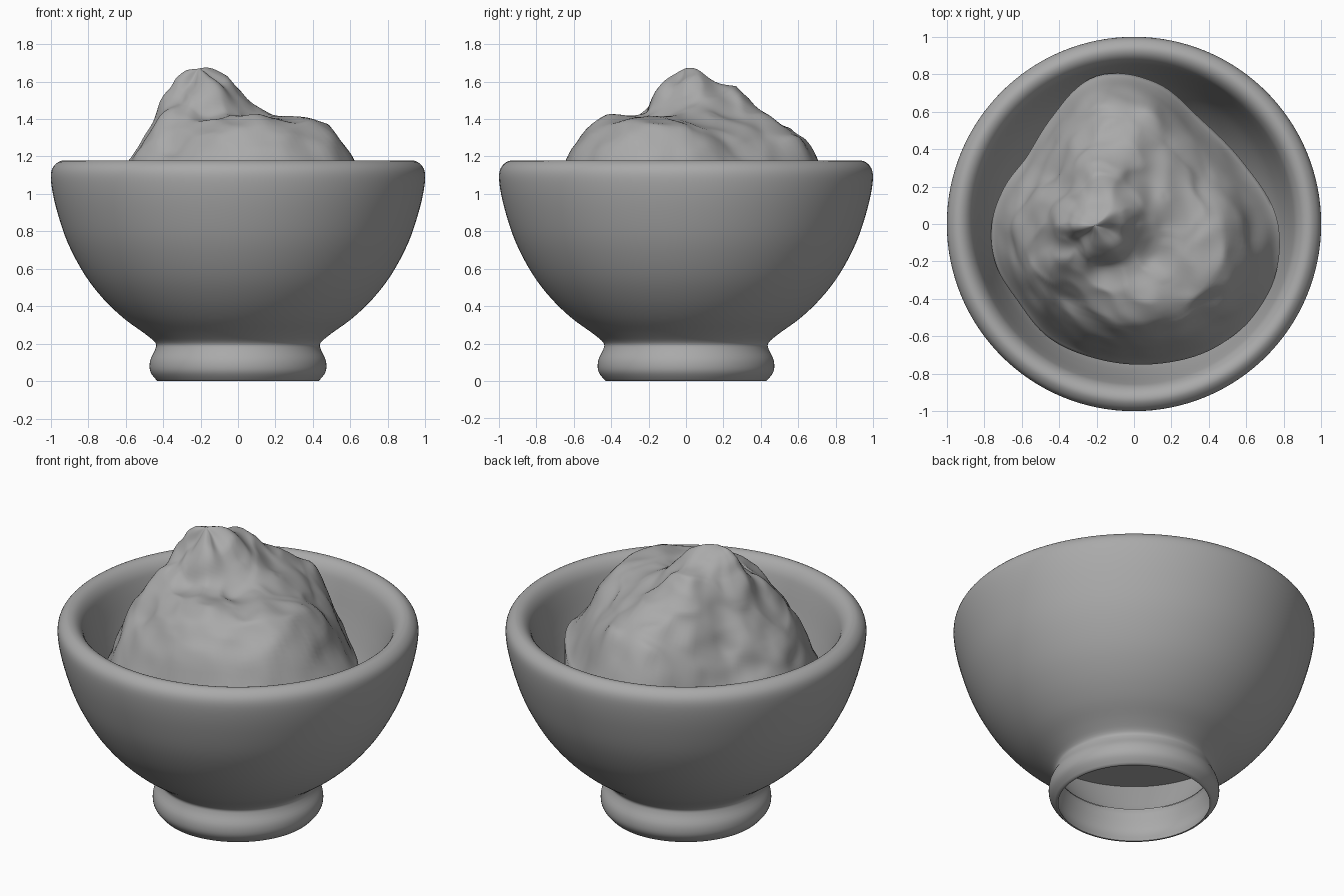
import bpy
import bmesh
import math
from mathutils import Vector, noise

if "Cube" in bpy.data.objects:
    bpy.data.objects.remove(bpy.data.objects["Cube"], do_unlink=True)

# One clay grey for everything
clay = bpy.data.materials.new("clay_grey")
clay.use_nodes = True
GREY = (0.4, 0.4, 0.4, 1)
clay.diffuse_color = GREY
clay.node_tree.nodes["Principled BSDF"].inputs["Base Color"].default_value = GREY


def spline(values, position, closed=False):
    """Catmull-Rom interpolation through a list of numbers or vectors."""
    count = len(values)
    index = math.floor(position)
    f = position - index

    def pick(i):
        return values[i % count] if closed else values[max(0, min(count - 1, i))]

    a, b, c, d = (pick(index + k) for k in (-1, 0, 1, 2))
    return b + (c - a) * (f / 2) + (a * 2 - b * 5 + c * 4 - d) * (f * f / 2) \
        + (b * 3 - a - c * 3 + d) * (f ** 3 / 2)


def skin(name, rings, wrap=False, capped=False):
    """Join equal rings of points into a smooth surface."""
    bm = bmesh.new()
    loops = [[bm.verts.new(p) for p in ring] for ring in rings]
    pairs = list(zip(loops, loops[1:]))
    if wrap:
        pairs.append((loops[-1], loops[0]))
    for low, high in pairs:
        for i in range(len(low)):
            j = (i + 1) % len(low)
            bm.faces.new((low[i], low[j], high[j], high[i]))
    if capped:
        bm.faces.new(loops[0])
        bm.faces.new(loops[-1])
    bmesh.ops.recalc_face_normals(bm, faces=bm.faces)
    mesh = bpy.data.meshes.new(name)
    bm.to_mesh(mesh)
    bm.free()
    mesh.materials.append(clay)
    obj = bpy.data.objects.new(name, mesh)
    bpy.context.collection.objects.link(obj)
    bpy.ops.object.select_all(action="DESELECT")
    obj.select_set(True)
    bpy.context.view_layer.objects.active = obj
    bpy.ops.object.shade_smooth_by_angle(angle=math.radians(50))
    return obj


# Bowl: closed wall section, outside from foot to rim, then down the inside
WALL = [Vector(p) for p in (
    (0.43, 0), (0.468, 0.05), (0.469, 0.11), (0.442, 0.17), (0.442, 0.205),
    (0.5, 0.255), (0.61, 0.335), (0.72, 0.44), (0.82, 0.57), (0.91, 0.74),
    (0.97, 0.92), (0.998, 1.06), (0.992, 1.135), (0.95, 1.175), (0.905, 1.17),
    (0.868, 1.13), (0.845, 1.06), (0.805, 0.9), (0.755, 0.74), (0.68, 0.59),
    (0.58, 0.44), (0.43, 0.21), (0.425, 0.2), (0.445, 0.08), (0.42, 0))]
STEPS = 4
SIDES = 128


def circle(radius, z):
    return [(radius * math.cos(math.tau * i / SIDES),
             radius * math.sin(math.tau * i / SIDES), z) for i in range(SIDES)]


section = [spline(WALL, i / STEPS, True) for i in range(len(WALL) * STEPS)]
skin("bowl", [circle(p.x, max(0, p.y)) for p in section], wrap=True)

# Mound: one row per compass direction, reach then heights from near peak to edge
PEAK = Vector((-0.2, 0, 1.66))
STOPS = (0, 0.15, 0.3, 0.5, 0.7, 0.85, 1)
ROWS = (
    (.97, 1.6, 1.46, 1.39, 1.33, 1.12, .95),
    (.85, 1.63, 1.52, 1.4, 1.27, 1.12, .92),
    (.79, 1.64, 1.54, 1.43, 1.31, 1.18, .92),
    (.82, 1.63, 1.57, 1.46, 1.34, 1.24, .95),
    (.79, 1.62, 1.57, 1.43, 1.29, 1.21, .95),
    (.62, 1.63, 1.56, 1.4, 1.22, 1.05, .85),
    (.52, 1.64, 1.55, 1.35, 1.16, 1, .8),
    (.53, 1.65, 1.56, 1.34, 1.15, .98, .78),
    (.56, 1.66, 1.56, 1.33, 1.16, 1, .78),
    (.58, 1.64, 1.52, 1.34, 1.18, 1, .8),
    (.59, 1.59, 1.47, 1.41, 1.25, 1.05, .82),
    (.66, 1.58, 1.46, 1.34, 1.2, 1.04, .84),
    (.72, 1.6, 1.42, 1.37, 1.27, 1.12, .88),
    (.81, 1.61, 1.42, 1.41, 1.34, 1.19, .88),
    (.92, 1.59, 1.42, 1.41, 1.36, 1.2, .9),
    (.99, 1.56, 1.42, 1.4, 1.39, 1.2, .9))
COLUMNS = list(zip(*ROWS))


def mound_point(turn, t):
    where = turn * len(ROWS)
    heights = [PEAK.z] + [spline(col, where, True) for col in COLUMNS[1:]]
    k = max(i for i in range(len(STOPS) - 1) if STOPS[i] <= t)
    z = spline(heights, k + (t - STOPS[k]) / (STOPS[k + 1] - STOPS[k]))
    reach = spline(COLUMNS[0], where, True) * t
    angle = math.tau * turn
    p = PEAK + Vector((reach * math.cos(angle), reach * math.sin(angle), 0))
    p.z = z
    # Soft lumps and finer creases, fading out at the edge
    fade = min(1, (1 - t) * 5)
    lumps = noise.noise(p * 5) * 0.03
    creases = (0.3 - abs(noise.noise(p * 6 + Vector((3, 1, 7))))) * 0.03
    p.z += (lumps + creases) * fade
    p += Vector((noise.noise(p * 7), noise.noise(p * 7 + Vector((9, 9, 9))), 0)) * 0.02 * fade
    return p


RINGS = 60
mound = [[mound_point(i / SIDES, max(r / RINGS, 0.004)) for i in range(SIDES)]
         for r in range(RINGS + 1)]

# Underside drops steeply until it meets the bowl wall, then ends in a flat base
edge = mound[-1]
for limit, z in ((0.75, 0.72), (0.69, 0.59), (0.59, 0.44)):
    ring = []
    for p in edge:
        scale = min(1, limit / math.hypot(p.x, p.y))
        ring.append((p.x * scale, p.y * scale, z))
    mound.append(ring)
skin("food_mound", mound, capped=True)
